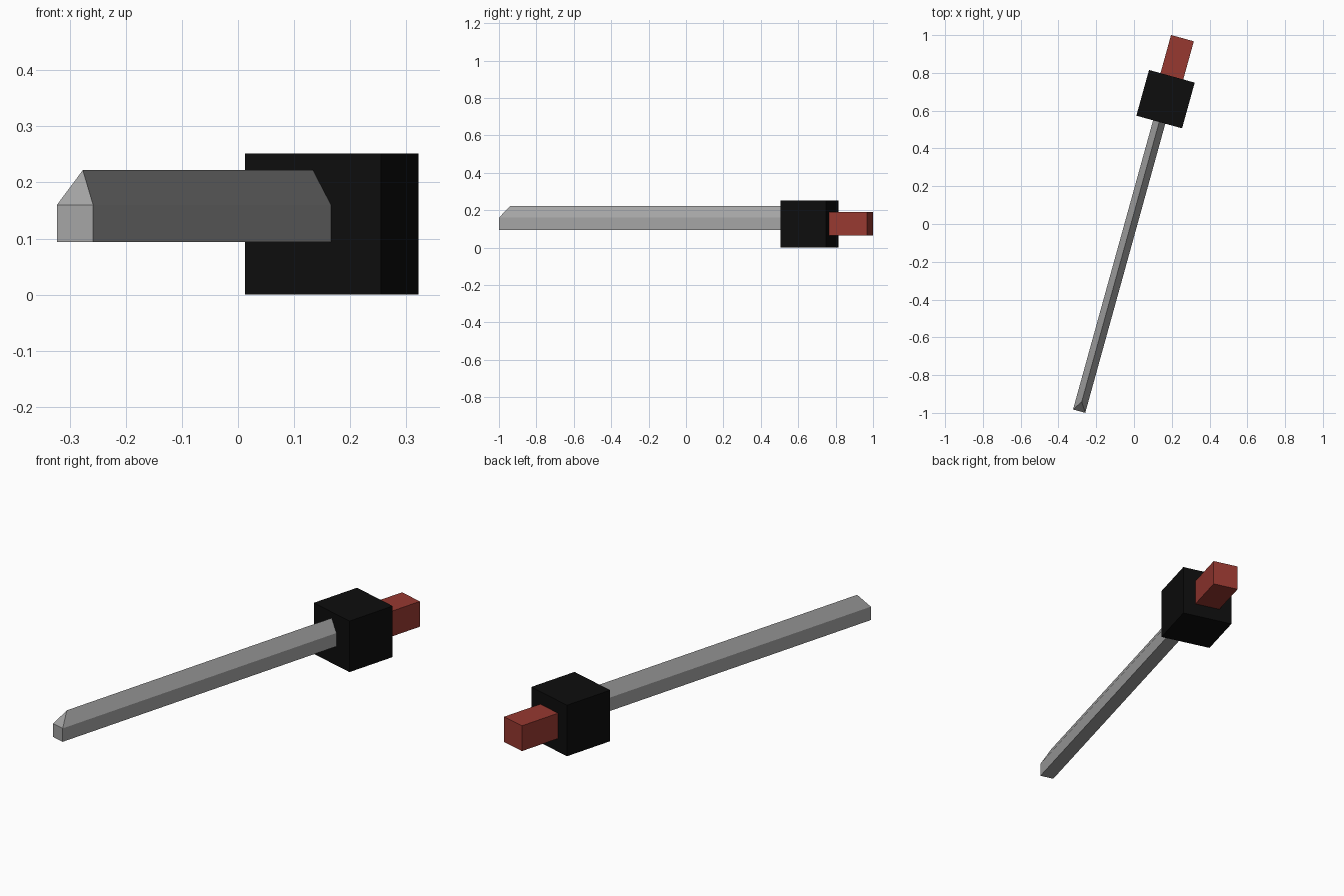
import bpy, bmesh, math
from mathutils import Matrix

if "Cube" in bpy.data.objects:
    bpy.data.objects.remove(bpy.data.objects["Cube"])

# Everything is laid out along a turned axis running through the guard block
PLACE = Matrix.Translation((0.167, 0.661, 0)) @ Matrix.Rotation(math.radians(-15.48), 4, 'Z')


def material(name, rgb):
    m = bpy.data.materials.new(name)
    m.diffuse_color = (*rgb, 1)
    m.use_nodes = True
    m.node_tree.nodes["Principled BSDF"].inputs["Base Color"].default_value = m.diffuse_color
    return m


def prism(name, profile, y0, y1, mat, tip_cut=0.0):
    """Extrude an (x, z) profile along y; points above mid-height start later by tip_cut."""
    bm = bmesh.new()
    top = max(z for _, z in profile)
    front = [bm.verts.new((x, y0 + (tip_cut if z == top else 0), z)) for x, z in profile]
    back = [bm.verts.new((x, y1, z)) for x, z in profile]
    n = len(profile)
    for i in range(n):
        j = (i + 1) % n
        bm.faces.new((front[i], front[j], back[j], back[i]))
    bm.faces.new(back)
    if tip_cut:
        # square lower end plus sloping triangle up to the ridge
        bm.faces.new((front[0], front[1], front[2], front[4]))
        bm.faces.new((front[2], front[3], front[4]))
    else:
        bm.faces.new(front)
    bmesh.ops.recalc_face_normals(bm, faces=bm.faces)
    mesh = bpy.data.meshes.new(name)
    bm.to_mesh(mesh)
    bm.free()
    mesh.materials.append(mat)
    ob = bpy.data.objects.new(name, mesh)
    ob.matrix_world = PLACE
    bpy.context.collection.objects.link(ob)
    return ob


def rect(half, z0, z1):
    return [(-half, z0), (half, z0), (half, z1), (-half, z1)]


steel = material("steel grey", (0.37, 0.37, 0.37))
black = material("black", (0.004, 0.004, 0.004))
red = material("dark red", (0.31, 0.04, 0.03))

# Blade: five-sided bar with a ridge on top and a cut tip
W = 0.0335
prism("blade", [(-W, 0.094), (W, 0.094), (W, 0.16), (0, 0.222), (-W, 0.16)],
      -1.714, -0.1, steel, tip_cut=0.052)

# Guard block
prism("guard", rect(0.1255, 0.0, 0.252), -0.1255, 0.1255, black)

# Handle
prism("handle", rect(0.0625, 0.065, 0.19), 0.1, 0.335, red)
